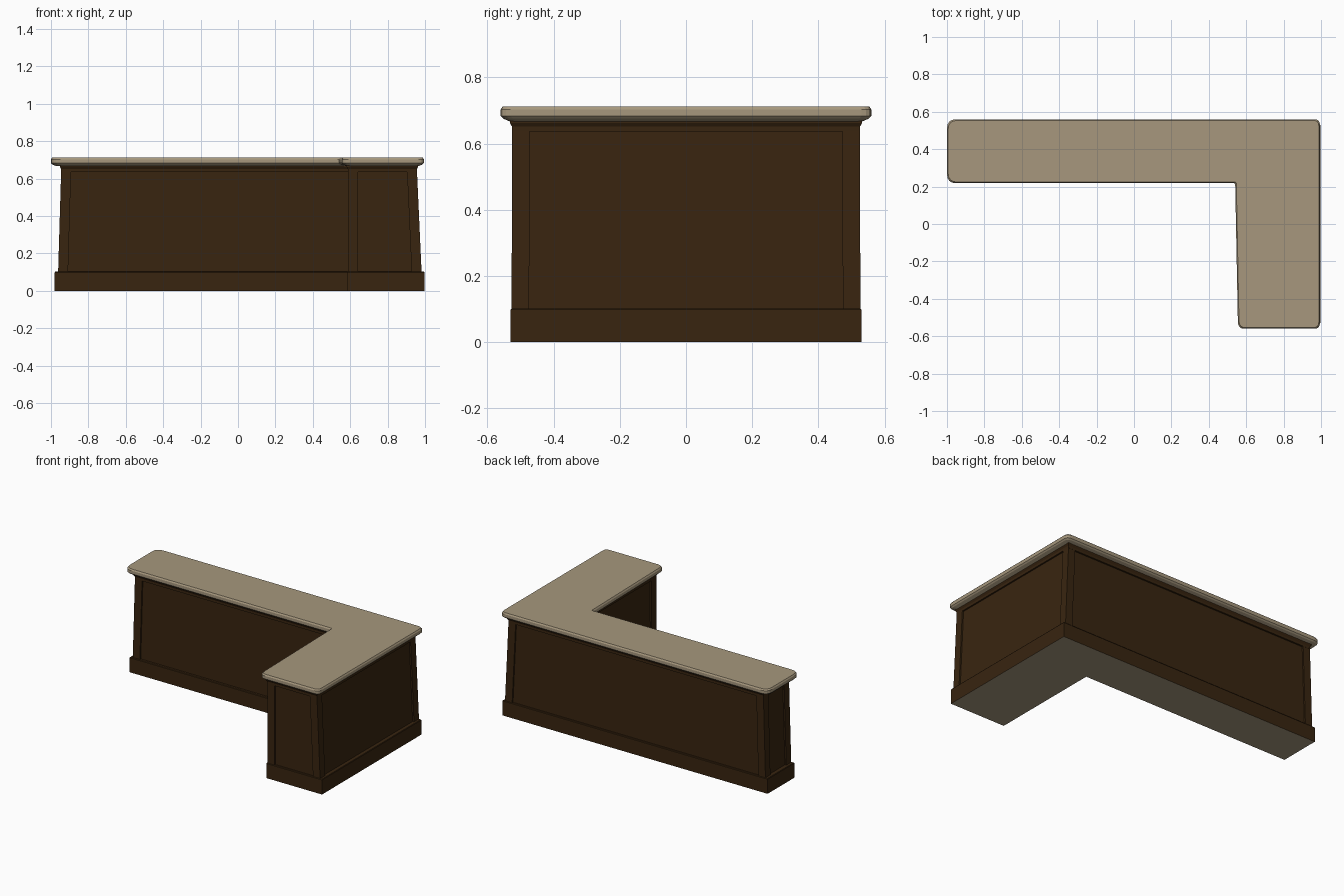
import bpy, bmesh
from mathutils import Vector

if "Cube" in bpy.data.objects:
    bpy.data.objects.remove(bpy.data.objects["Cube"])


def material(name, rgb):
    m = bpy.data.materials.new(name)
    m.diffuse_color = (*rgb, 1)
    m.use_nodes = True
    m.node_tree.nodes["Principled BSDF"].inputs["Base Color"].default_value = m.diffuse_color
    return m


WOOD = material("dark wood", (0.040, 0.018, 0.005))
STONE = material("tan stone", (0.385, 0.312, 0.206))


def l_outline(x0, x1, y0, y1, xi, yi, xi_front=None):
    """Counter-clockwise L: long arm along the back, short arm on the right."""
    xf = xi if xi_front is None else xi_front
    return [(x0, yi), (xi, yi), (xf, y0), (x1, y0), (x1, y1), (x0, y1)]


def grown_l(p, o):
    x0, x1, y0, y1, xi, yi, xf = p
    return l_outline(x0 - o, x1 + o, y0 - o, y1 + o, xi - o, yi - o, xf - o)


def rounded(pts, radii, steps=4):
    """Replace every corner by a short quadratic curve."""
    out = []
    n = len(pts)
    for i, r in enumerate(radii):
        c = Vector(pts[i])
        a = c + (Vector(pts[i - 1]) - c).normalized() * r
        b = c + (Vector(pts[(i + 1) % n]) - c).normalized() * r
        for k in range(steps + 1):
            t = k / steps
            out.append(tuple(a * (1 - t) ** 2 + c * 2 * t * (1 - t) + b * t * t))
    return out


def loft(name, rings, mats):
    """rings: list of (outline, z) from bottom to top."""
    bm = bmesh.new()
    loops = [[bm.verts.new((x, y, z)) for x, y in pts] for pts, z in rings]
    n = len(loops[0])
    for a, b in zip(loops, loops[1:]):
        for i in range(n):
            j = (i + 1) % n
            bm.faces.new((a[i], a[j], b[j], b[i]))
    bm.faces.new(loops[0][::-1])
    bm.faces.new(loops[-1])
    bmesh.ops.recalc_face_normals(bm, faces=bm.faces)
    bm.normal_update()
    if len(mats) > 1:  # underside takes the second colour
        for f in bm.faces:
            f.material_index = 1 if f.normal.z < -0.9 else 0
    me = bpy.data.meshes.new(name)
    bm.to_mesh(me)
    bm.free()
    for m in mats:
        me.materials.append(m)
    ob = bpy.data.objects.new(name, me)
    bpy.context.collection.objects.link(ob)
    return ob


# Plinth with pale underside
plinth = (-0.98, 0.998, -0.53, 0.53, 0.582, 0.245, 0.582)
loft("plinth", [(grown_l(plinth, 0), 0), (grown_l(plinth, 0), 0.098),
                (grown_l(plinth, -0.003), 0.102)], [WOOD, STONE])

# Tapered body: recessed panel walls
low = (-0.962, 0.982, -0.527, 0.527, 0.588, 0.252, 0.588)
high = (-0.945, 0.956, -0.525, 0.525, 0.588, 0.252, 0.588)
Z0, Z1 = 0.09, 0.66
loft("panel_walls", [(grown_l(low, -0.010), Z0), (grown_l(high, -0.010), Z1)], [WOOD])

# Corner posts on the five outer corners, following the taper
W = 0.053
lo, hi = grown_l(low, 0), grown_l(high, 0)
inward = {0: (1, 1), 2: (1, 1), 3: (-1, 1), 4: (-1, -1), 5: (1, -1)}
for i, (sx, sy) in inward.items():
    def square(c):
        x, y = c
        return [(x, y), (x + sx * W, y), (x + sx * W, y + sy * W), (x, y + sy * W)]
    loft(f"corner_post_{i}", [(square(lo[i]), Z0), (square(hi[i]), Z1)], [WOOD])

# Top rail and small crown moulding
loft("top_rail", [(grown_l(high, 0.001), 0.636), (grown_l(high, 0.001), 0.652),
                  (grown_l(high, 0.007), 0.662), (grown_l(high, 0.007), 0.675)], [WOOD])

# Countertop with rounded corners and eased edge
top = (-1.0, 0.994, -0.56, 0.56, 0.541, 0.218, 0.556)
radii = [0.05, 0.008, 0.035, 0.03, 0.03, 0.05]
profile = [(-0.030, 0.666), (-0.008, 0.675), (0, 0.683), (0, 0.703), (-0.006, 0.712)]
loft("countertop", [(rounded(grown_l(top, o), radii), z) for o, z in profile], [STONE])
